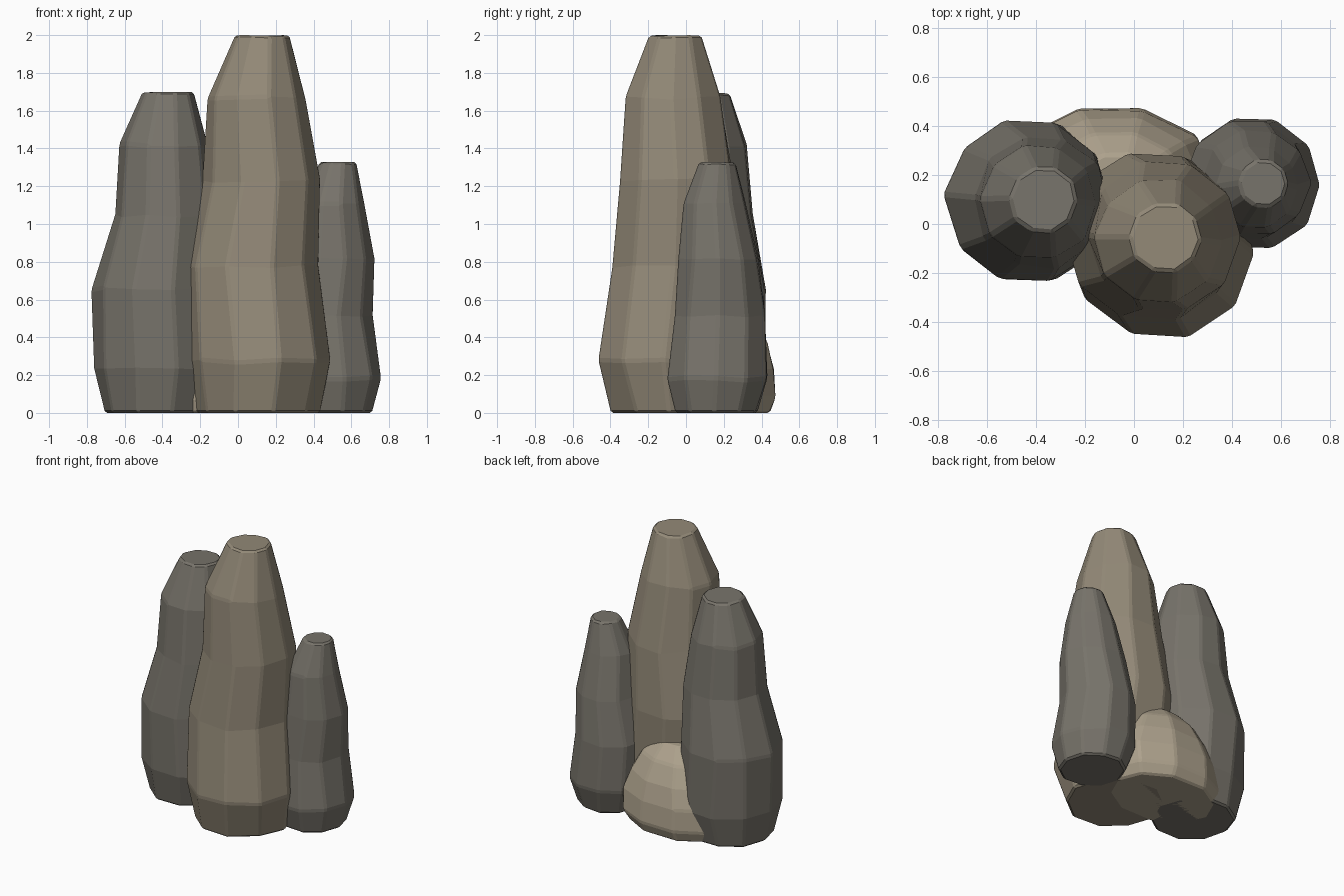
import bpy, bmesh, math, random

if "Cube" in bpy.data.objects:
    bpy.data.objects.remove(bpy.data.objects["Cube"])

SIDES = 10
LEVELS = (0, 0.135, 0.385, 0.615, 0.835, 1)   # ring heights as share of the rock height


def material(name, rgb):
    m = bpy.data.materials.new(name)
    m.diffuse_color = (*rgb, 1)
    m.use_nodes = True
    m.node_tree.nodes["Principled BSDF"].inputs["Base Color"].default_value = m.diffuse_color
    return m


def rock(name, height, phase, rings, mat, seed, stretch=1.0):
    """Faceted tapering column; rings holds (centre x, centre y, radius) per level."""
    rng = random.Random(seed)
    bm = bmesh.new()
    loops = []
    for i, (level, (cx, cy, r)) in enumerate(zip(LEVELS, rings)):
        loop = []
        for k in range(SIDES):
            a = math.radians(phase + rng.uniform(-2, 2)) + k * math.tau / SIDES
            rr = r * rng.uniform(0.98, 1.03)
            z = level * height
            if i:
                z += rng.uniform(-0.012, 0.012) * height / 2
            loop.append(bm.verts.new((cx + rr * stretch * math.cos(a),
                                      cy + rr * math.sin(a), min(z, height))))
        loops.append(loop)
    for lo, hi in zip(loops, loops[1:]):
        for k in range(SIDES):
            n = (k + 1) % SIDES
            bm.faces.new((lo[k], lo[n], hi[n], hi[k]))
    bm.faces.new(loops[0][::-1])
    bm.faces.new(loops[-1])
    me = bpy.data.meshes.new(name)
    bm.to_mesh(me)
    bm.free()
    me.materials.append(mat)
    ob = bpy.data.objects.new(name, me)
    bpy.context.collection.objects.link(ob)
    # Narrow worn edges between the facets
    bev = ob.modifiers.new("worn_edges", "BEVEL")
    bev.width = 0.012
    bev.segments = 1
    bev.limit_method = "ANGLE"
    bev.angle_limit = math.radians(15)
    return ob


brown = material("brown_stone", (0.29, 0.25, 0.185))
grey = material("grey_stone", (0.185, 0.172, 0.145))
tan = material("tan_stone", (0.42, 0.36, 0.265))

# Tall central rock
rock("tall_rock", 2.0, -2, [
    (0.10, -0.07, 0.33), (0.11, -0.095, 0.38), (0.07, -0.05, 0.355),
    (0.125, -0.05, 0.31), (0.10, -0.07, 0.26), (0.13, -0.055, 0.145)], brown, 1)

# Left rock
rock("left_rock", 1.7, -3, [
    (-0.43, 0.09, 0.28), (-0.42, 0.09, 0.337), (-0.435, 0.095, 0.337),
    (-0.38, 0.09, 0.275), (-0.39, 0.09, 0.237), (-0.37, 0.10, 0.137)], grey, 2)

# Right rock
rock("right_rock", 1.33, -2, [
    (0.49, 0.16, 0.22), (0.49, 0.165, 0.275), (0.46, 0.175, 0.25),
    (0.50, 0.17, 0.22), (0.50, 0.15, 0.17), (0.53, 0.165, 0.1)], grey, 3)

# Low rock at the back
rock("back_rock", 0.6, 0, [
    (-0.10, 0.17, 0.285), (-0.10, 0.17, 0.315), (-0.10, 0.17, 0.31),
    (-0.09, 0.17, 0.27), (-0.08, 0.17, 0.21), (-0.07, 0.17, 0.12)], tan, 4, 1.38)
